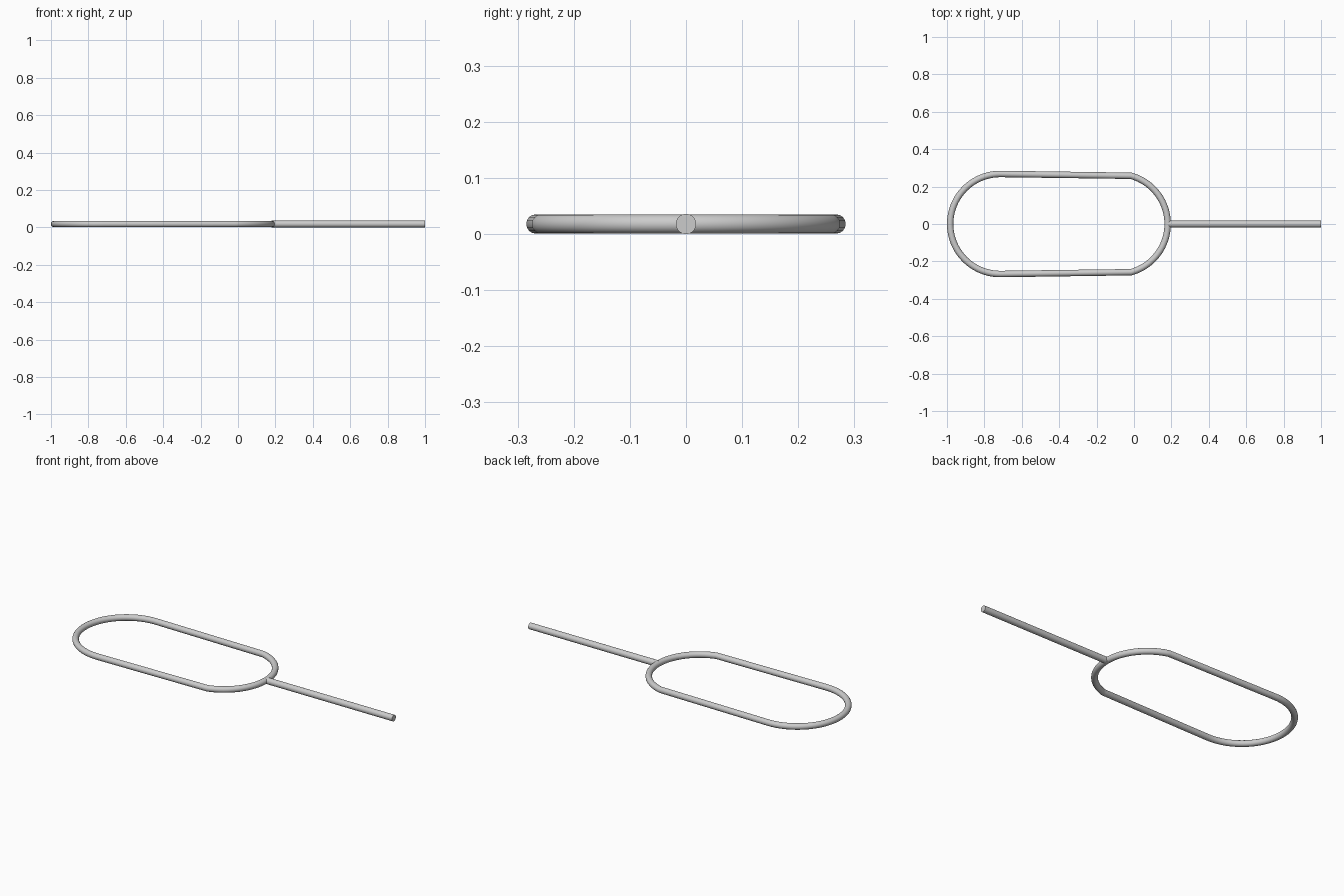
import bpy
from math import cos, sin, radians, pi, acos

if "Cube" in bpy.data.objects:
    bpy.data.objects.remove(bpy.data.objects["Cube"])

TUBE_R, ROD_R = 0.0172, 0.018
R = 0.2675                      # bend radius of both ends
LEFT_X, RIGHT_X = -0.983 + R, 0.18 - R


def arc(cx, start, end, steps):
    return [(cx + R * cos(start + (end - start) * i / steps),
             R * sin(start + (end - start) * i / steps), ROD_R)
            for i in range(steps + 1)]


# Wire loop handle: full half circle on the left, shallower arc on the right
a = radians(74.5)
points = arc(RIGHT_X, -a, a, 32) + arc(LEFT_X, pi / 2, 3 * pi / 2, 40)
curve = bpy.data.curves.new("loop_handle", 'CURVE')
curve.dimensions = '3D'
curve.twist_mode = 'Z_UP'
curve.bevel_depth = TUBE_R
curve.bevel_resolution = 6
spline = curve.splines.new('POLY')
spline.points.add(len(points) - 1)
for p, co in zip(spline.points, points):
    p.co = (*co, 1)
spline.use_cyclic_u = True
spline.use_smooth = True
loop = bpy.data.objects.new("loop_handle", curve)
bpy.context.collection.objects.link(loop)
bpy.context.view_layer.objects.active = loop
loop.select_set(True)
bpy.ops.object.convert(target='MESH')
bpy.ops.object.shade_smooth_by_angle(angle=radians(40))

# Straight pin
x0, x1 = 0.178, 1.0
bpy.ops.mesh.primitive_cylinder_add(
    vertices=32, radius=ROD_R, depth=x1 - x0,
    location=((x0 + x1) / 2, 0, ROD_R), rotation=(0, pi / 2, 0))
pin = bpy.context.object
pin.name = "pin"
bpy.ops.object.shade_smooth_by_angle(angle=radians(40))
